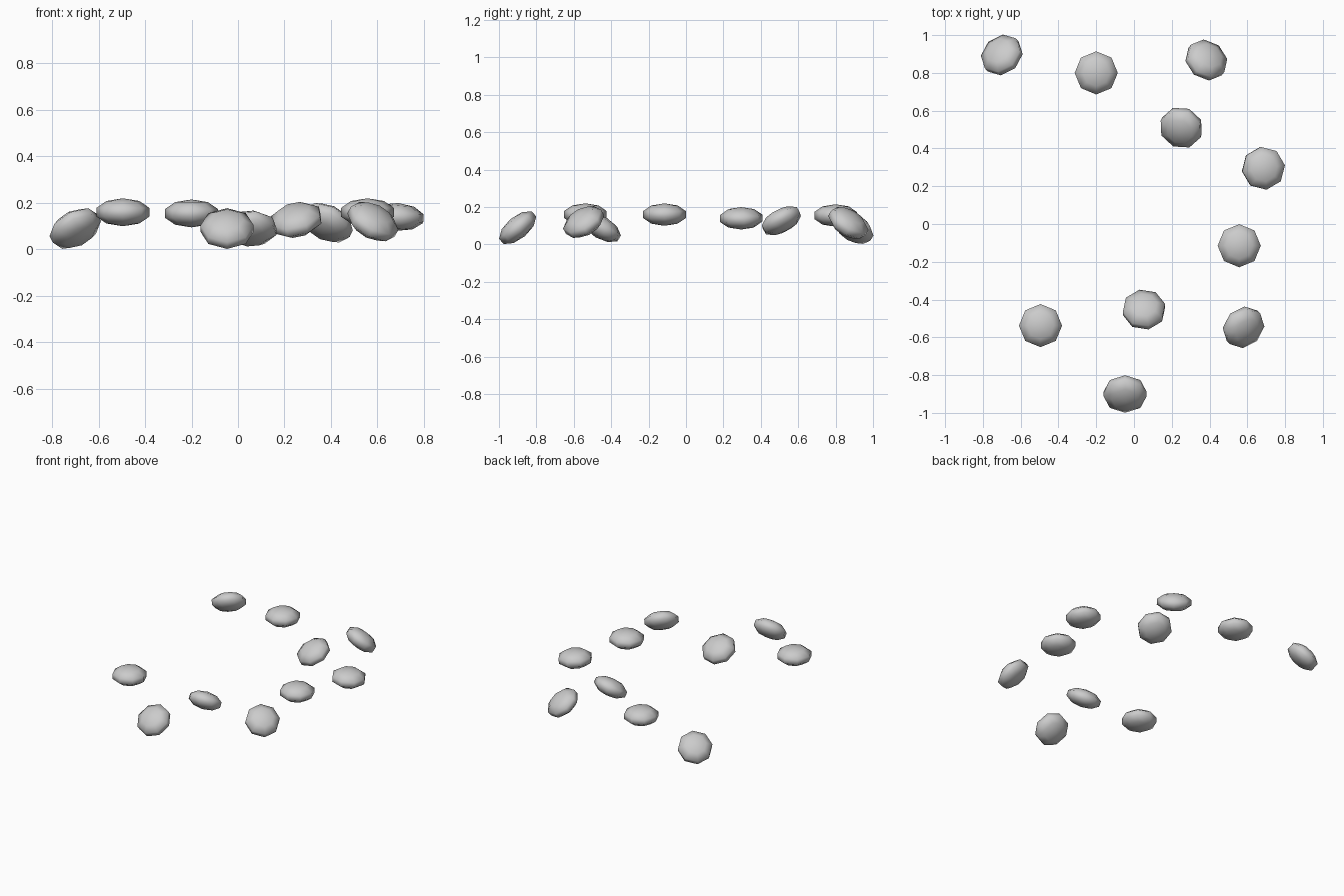
import bpy, bmesh
from math import radians, sin, cos
from mathutils import Matrix, Vector

cube = bpy.data.objects.get("Cube")
if cube:
    bpy.data.objects.remove(cube, do_unlink=True)

# One plain stone grey
grey = bpy.data.materials.new("stone_grey")
grey.use_nodes = True
color = (0.6, 0.6, 0.6, 1)
grey.diffuse_color = color
bsdf = next(n for n in grey.node_tree.nodes if n.type == 'BSDF_PRINCIPLED')
bsdf.inputs["Base Color"].default_value = color
bsdf.inputs["Roughness"].default_value = 0.9

RADIUS, FLATTEN = 0.12, 0.5


def pebble(name, center, tilt=0, heading=0, yaw=0):
    """Flattened eight-sided ball, its top leaning by tilt toward heading."""
    lean = Vector((sin(radians(tilt)) * cos(radians(heading)),
                   sin(radians(tilt)) * sin(radians(heading)),
                   cos(radians(tilt))))
    turn = Vector((0, 0, 1)).rotation_difference(lean).to_matrix().to_4x4()
    shape = (Matrix.Translation(center) @ turn
             @ Matrix.Rotation(radians(yaw), 4, 'Z')
             @ Matrix.Diagonal((1, 1, FLATTEN, 1)))
    bm = bmesh.new()
    bmesh.ops.create_uvsphere(bm, u_segments=8, v_segments=5, radius=RADIUS)
    bm.transform(shape)
    for face in bm.faces:
        face.smooth = True
    mesh = bpy.data.meshes.new(name)
    bm.to_mesh(mesh)
    bm.free()
    mesh.materials.append(grey)
    obj = bpy.data.objects.new(name, mesh)
    bpy.context.collection.objects.link(obj)


# Scattered stones: center, tilt, heading, yaw
stones = {
    "back_right": ((-0.70, 0.895, 0.09), 40, 130, 0),
    "back_middle": ((-0.20, 0.80, 0.155), 0, 0, 0),
    "back_left": ((0.383, 0.868, 0.115), 38, 53, 5),
    "inner_left": ((0.25, 0.51, 0.127), 30, 246, 22),
    "outer_left": ((0.685, 0.295, 0.14), 4, 0, 8),
    "middle_left": ((0.557, -0.115, 0.16), 0, 0, 0),
    "front_left": ((0.58, -0.547, 0.12), 38, 315, 0),
    "inner_front": ((0.053, -0.453, 0.09), 31, 90, 12),
    "front_right": ((-0.495, -0.538, 0.16), 0, 0, 0),
    "front_middle": ((-0.047, -0.90, 0.09), 40, 270, 0),
}
for place, placement in stones.items():
    pebble("pebble_" + place, *placement)
